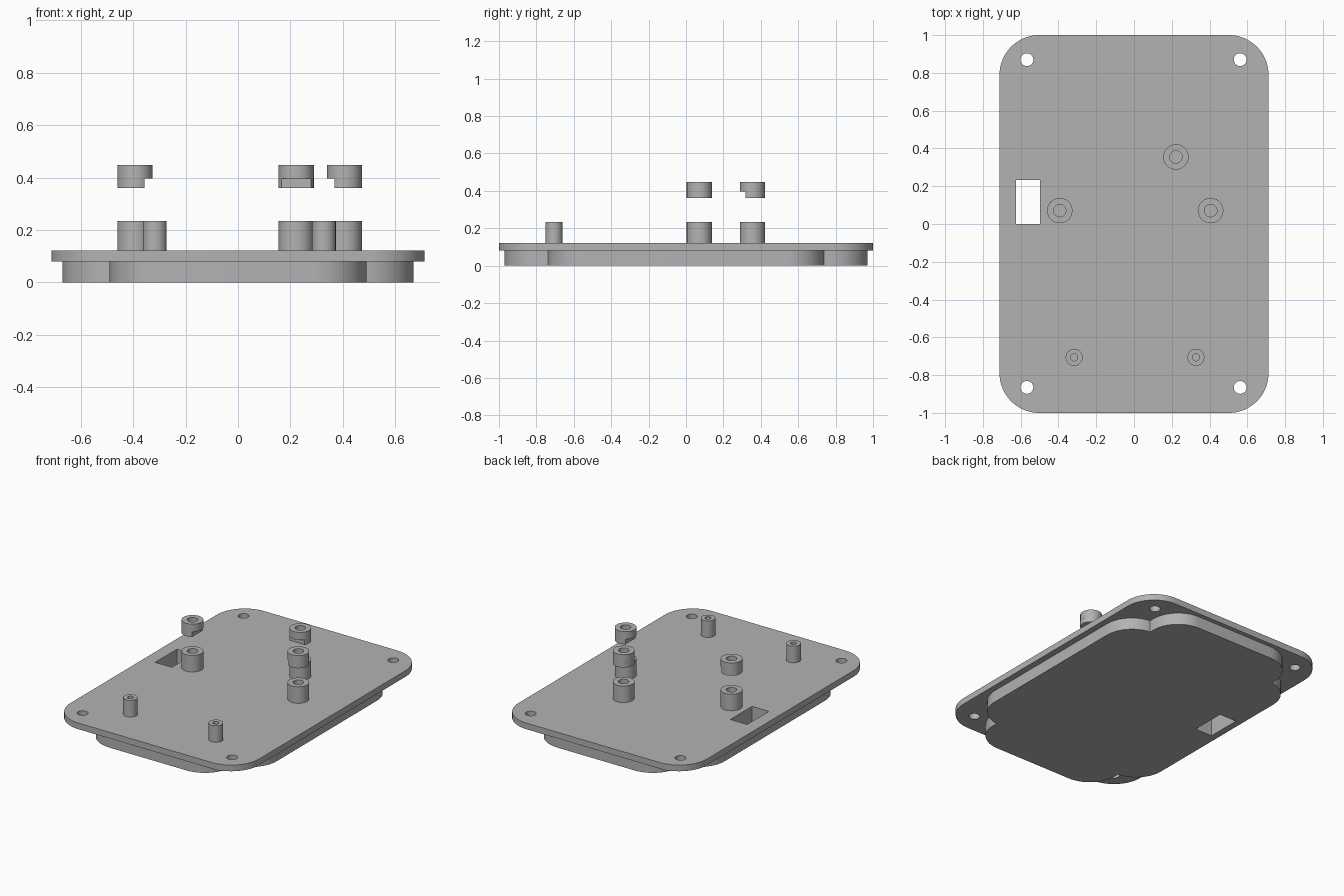
import bpy, bmesh, math

if "Cube" in bpy.data.objects:
    bpy.data.objects.remove(bpy.data.objects["Cube"], do_unlink=True)

grey = bpy.data.materials.new("plain grey")
grey.use_nodes = True
grey.diffuse_color = (0.45, 0.45, 0.45, 1)
grey.node_tree.nodes["Principled BSDF"].inputs["Base Color"].default_value = (0.45, 0.45, 0.45, 1)


def arc(cx, cy, r, a0, a1, n):
    """Points on an arc, angles in degrees, both ends included."""
    return [(cx + r * math.cos(math.radians(a0 + (a1 - a0) * i / n)),
             cy + r * math.sin(math.radians(a0 + (a1 - a0) * i / n))) for i in range(n + 1)]


def circle(cx, cy, r, n=48):
    return arc(cx, cy, r, 0, 360, n)[:-1]


def mirror_quarter(quarter):
    """Closed outline from the +x +y quarter, which runs from the y side to the x side."""
    back = quarter[::-1]
    return (quarter + [(x, -y) for x, y in back]
            + [(-x, -y) for x, y in quarter] + [(-x, y) for x, y in back])


def build(name, layers):
    """Each layer is (outlines, z0, z1); inner outlines become holes."""
    mesh = bpy.data.meshes.new(name)
    bm = bmesh.new()
    for outlines, z0, z1 in layers:
        edges = []
        for pts in outlines:
            vs = [bm.verts.new((x, y, z0)) for x, y in pts]
            edges += [bm.edges.new((v, vs[i - 1])) for i, v in enumerate(vs)]
        fill = bmesh.ops.triangle_fill(bm, edges=edges, use_beauty=True, normal=(0, 0, 1))
        faces = [g for g in fill["geom"] if isinstance(g, bmesh.types.BMFace)]
        top = bmesh.ops.extrude_face_region(bm, geom=faces, use_keep_orig=True)["geom"]
        bmesh.ops.translate(bm, vec=(0, 0, z1 - z0),
                            verts=[g for g in top if isinstance(g, bmesh.types.BMVert)])
    bmesh.ops.recalc_face_normals(bm, faces=bm.faces)
    bm.to_mesh(mesh)
    bm.free()
    obj = bpy.data.objects.new(name, mesh)
    bpy.context.collection.objects.link(obj)
    mesh.materials.append(grey)
    bpy.ops.object.select_all(action='DESELECT')
    obj.select_set(True)
    bpy.context.view_layer.objects.active = obj
    bpy.ops.object.shade_smooth_by_angle(angle=math.radians(30))
    return obj


PLUG_TOP, PLATE_TOP, POST_TOP = 0.08, 0.122, 0.235
CAP_BOTTOM, CAP_STEP, CAP_TOP = 0.361, 0.396, 0.448

# Rectangular opening through plate and plug
slot = [(-0.625, 0.0), (-0.498, 0.0), (-0.498, 0.234), (-0.625, 0.234)]

# Rounded cover plate with four screw holes
plate = mirror_quarter(arc(0.712 - 0.21, 1 - 0.21, 0.21, 90, 0, 20))
screws = [circle(x, y, 0.034, 32) for x in (-0.567, 0.562) for y in (-0.865, 0.87)]
build("cover_plate", [([plate, slot] + screws, PLUG_TOP, PLATE_TOP)])

# Plug below: two crossed rounded rectangles, leaving the screw corners free
R = 0.2
plug = mirror_quarter(arc(0.49 - R, 0.97 - R, R, 90, 0, 16)
                      + arc(0.67 - R, 0.74 - R, R, 84.3, 0, 16))
build("lower_plug", [([plug, slot], 0, PLUG_TOP)])

# Thin posts near the front
for side, x in (("right", -0.317), ("left", 0.328)):
    build(f"thin_post_{side}", [([circle(x, -0.706, 0.045), circle(x, -0.706, 0.019, 32)],
                                 PLATE_TOP, POST_TOP)])

# Wide posts, each with a notched cap floating above; the angle is where the notch faces
NOTCH = math.degrees(math.acos(0.037 / 0.067))
for side, x, y, facing in (("right", -0.393, 0.071, 0), ("left", 0.406, 0.071, 180),
                           ("back", 0.222, 0.355, 270)):
    ring = [circle(x, y, 0.067), circle(x, y, 0.033, 32)]
    cut = [arc(x, y, 0.067, facing + NOTCH, facing + 360 - NOTCH, 36), ring[1]]
    build(f"wide_post_{side}", [(ring, PLATE_TOP, POST_TOP)])
    build(f"notched_cap_{side}", [(cut, CAP_BOTTOM, CAP_STEP), (ring, CAP_STEP, CAP_TOP)])
